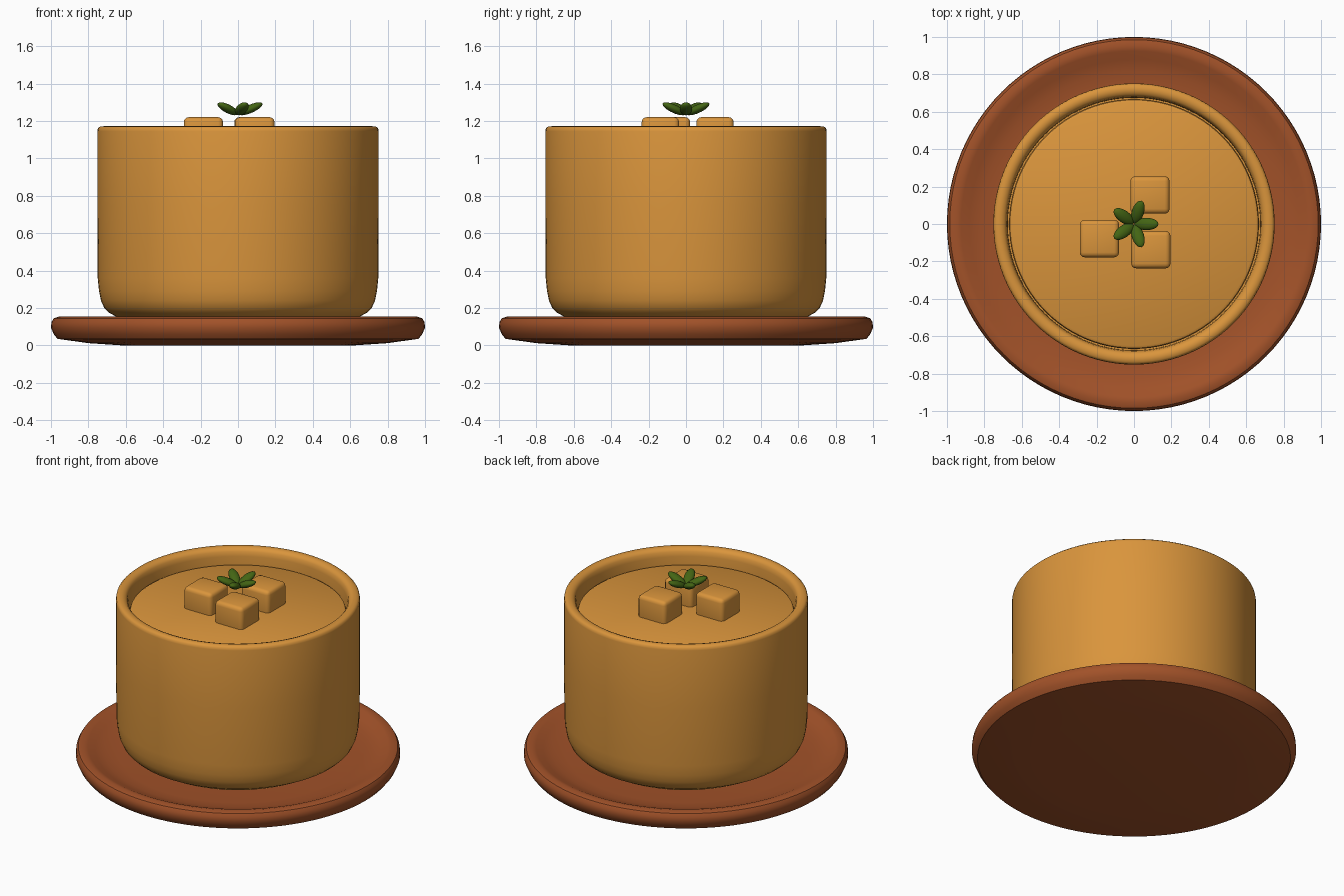
import bpy, bmesh, math
from mathutils import Matrix, Vector

if "Cube" in bpy.data.objects:
    bpy.data.objects.remove(bpy.data.objects["Cube"])


def material(name, rgb):
    m = bpy.data.materials.new(name)
    m.diffuse_color = (*rgb, 1)
    m.use_nodes = True
    m.node_tree.nodes["Principled BSDF"].inputs["Base Color"].default_value = m.diffuse_color
    return m


CARAMEL = material("caramel", (0.70, 0.30, 0.045))
BROWN = material("plate brown", (0.36, 0.084, 0.022))
GREEN = material("leaf green", (0.057, 0.13, 0.007))


def finish(bm, name, mat, angle=40):
    """Turn a bmesh into a smooth-shaded object."""
    bmesh.ops.recalc_face_normals(bm, faces=bm.faces)
    mesh = bpy.data.meshes.new(name)
    bm.to_mesh(mesh)
    bm.free()
    mesh.materials.append(mat)
    obj = bpy.data.objects.new(name, mesh)
    bpy.context.collection.objects.link(obj)
    bpy.ops.object.select_all(action='DESELECT')
    obj.select_set(True)
    bpy.context.view_layer.objects.active = obj
    bpy.ops.object.shade_smooth_by_angle(angle=math.radians(angle))
    return obj


def lathe(name, profile, mat, steps=96):
    """Spin an (r, z) profile around the z axis."""
    bm = bmesh.new()
    verts = [bm.verts.new((r, 0, z)) for r, z in profile]
    edges = [bm.edges.new(pair) for pair in zip(verts, verts[1:])]
    bmesh.ops.spin(bm, geom=verts + edges, cent=(0, 0, 0), axis=(0, 0, 1),
                   angle=math.tau, steps=steps, use_merge=True)
    bmesh.ops.remove_doubles(bm, verts=bm.verts, dist=1e-4)
    return finish(bm, name, mat)


# Dished plate with a rounded lip
lathe("plate", [(0, 0), (0.62, 0), (0.80, 0.012), (0.965, 0.035),
                (0.985, 0.06), (1.0, 0.095), (0.997, 0.125), (0.985, 0.145),
                (0.955, 0.155), (0.925, 0.148), (0.88, 0.128), (0.82, 0.112),
                (0.74, 0.104), (0, 0.10)], BROWN)

# Straight cup with rounded base, soft rim and recessed inside
lathe("cup", [(0, 0.10), (0.52, 0.105), (0.60, 0.125), (0.65, 0.153),
              (0.69, 0.175), (0.715, 0.20), (0.733, 0.24), (0.743, 0.29),
              (0.75, 0.36), (0.752, 0.75), (0.752, 1.145), (0.749, 1.16),
              (0.738, 1.17), (0.715, 1.172), (0.695, 1.165), (0.683, 1.15),
              (0.677, 1.12), (0.675, 1.02), (0, 1.02)], CARAMEL)

# Filling disc with a rounded edge
lathe("filling", [(0, 1.015), (0.665, 1.015), (0.668, 1.055), (0.663, 1.068),
                  (0.65, 1.075), (0, 1.075)], CARAMEL)

# Three soft-edged cubes on the filling
for i, (x, y) in enumerate([(0.085, 0.155), (-0.185, -0.078), (0.09, -0.137)]):
    bm = bmesh.new()
    bmesh.ops.create_cube(bm, size=1)
    bmesh.ops.scale(bm, vec=(0.21, 0.2, 0.2), verts=bm.verts)
    bmesh.ops.bevel(bm, geom=bm.edges[:], offset=0.026, segments=3,
                    profile=0.5, affect='EDGES')
    bmesh.ops.translate(bm, vec=(x, y, 1.12), verts=bm.verts)
    finish(bm, f"cube_{i + 1}", CARAMEL)

# Five upturned leaves in a star
for i in range(5):
    place = (Matrix.Rotation(i * math.tau / 5, 4, 'Z')
             @ Matrix.Translation(Vector((0.067, 0, 1.265)))
             @ Matrix.Rotation(math.radians(-24), 4, 'Y')
             @ Matrix.Diagonal((0.07, 0.033, 0.022, 1)))
    bm = bmesh.new()
    bmesh.ops.create_uvsphere(bm, u_segments=16, v_segments=10, radius=1)
    bmesh.ops.transform(bm, matrix=place, verts=bm.verts)
    finish(bm, f"leaf_{i + 1}", GREEN, 60)
